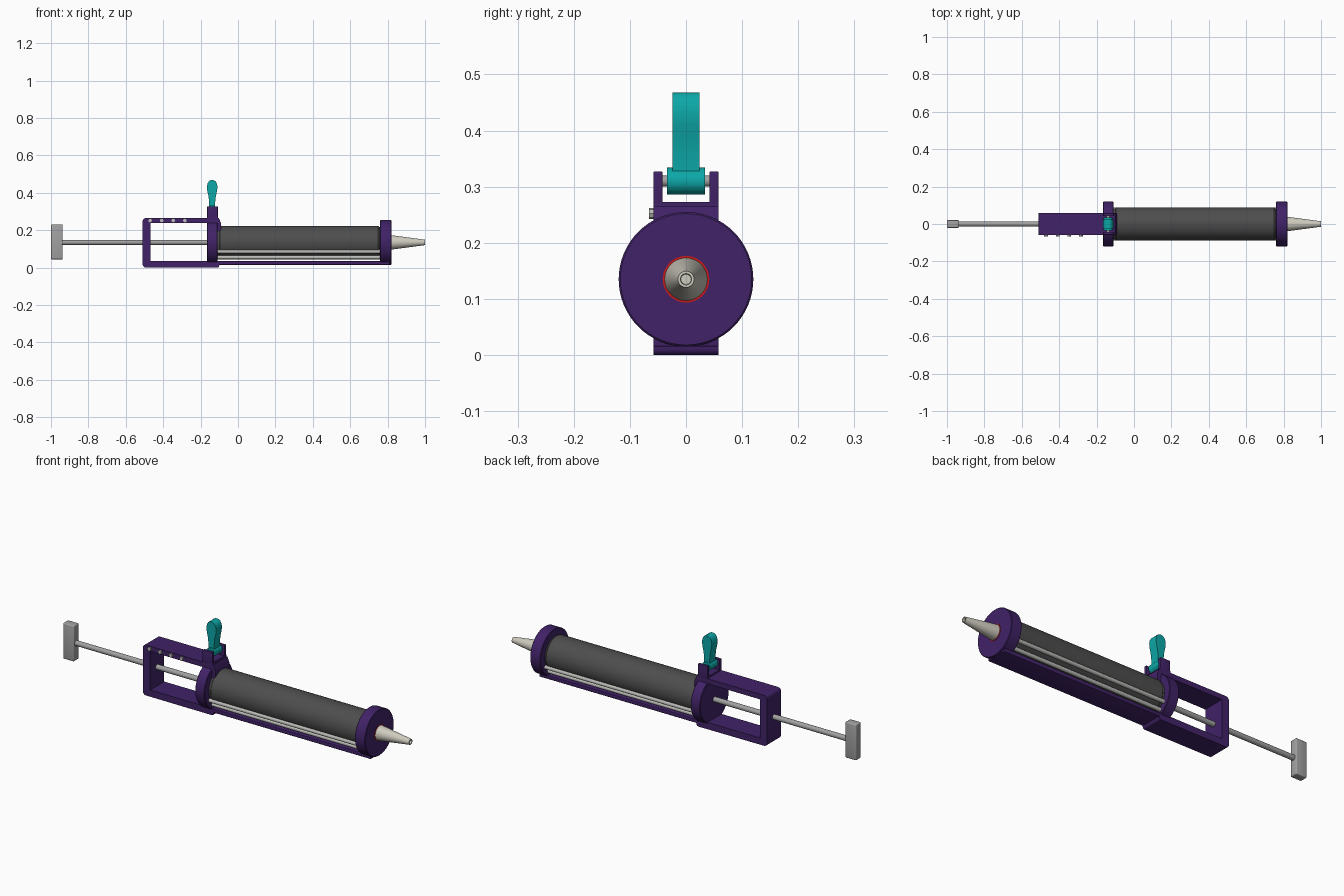
import bpy, bmesh, math
from mathutils import Vector

if "Cube" in bpy.data.objects:
    bpy.data.objects.remove(bpy.data.objects["Cube"])

def material(name, rgb):
    m = bpy.data.materials.new(name)
    m.diffuse_color = (*rgb, 1)
    m.use_nodes = True
    m.node_tree.nodes["Principled BSDF"].inputs["Base Color"].default_value = m.diffuse_color
    return m

PURPLE = material("purple plastic", (0.052, 0.016, 0.135))
TEAL = material("teal lever", (0.004, 0.39, 0.39))
DARK = material("dark grey tube", (0.075, 0.075, 0.075))
METAL = material("grey metal", (0.36, 0.36, 0.36))
STEEL = material("light steel", (0.5, 0.5, 0.48))
IVORY = material("ivory nozzle", (0.62, 0.6, 0.52))
RED = material("red seal", (0.6, 0.01, 0.01))
CZ = 0.135  # height of the barrel axis

def finish(ob, mat, smooth=True):
    ob.data.materials.clear()
    ob.data.materials.append(mat)
    if smooth:
        bpy.ops.object.select_all(action='DESELECT')
        ob.select_set(True)
        bpy.context.view_layer.objects.active = ob
        bpy.ops.object.shade_smooth_by_angle(angle=math.radians(35))
    return ob

def mesh_object(name, bm, mat, smooth=True):
    bmesh.ops.recalc_face_normals(bm, faces=bm.faces)
    me = bpy.data.meshes.new(name)
    bm.to_mesh(me)
    bm.free()
    ob = bpy.data.objects.new(name, me)
    bpy.context.collection.objects.link(ob)
    return finish(ob, mat, smooth)

def lathe(name, profile, mat, centre=(0, CZ), axis='X', n=64):
    """Revolve (position, radius) points; centre is (y, z) for X, (x, z) for Y."""
    bm = bmesh.new()
    rings = []
    for p, r in profile:
        ring = []
        for i in range(n):
            a = 2 * math.pi * i / n
            u, z = centre[0] + r * math.cos(a), centre[1] + r * math.sin(a)
            ring.append(bm.verts.new((p, u, z) if axis == 'X' else (u, p, z)))
        rings.append(ring)
    for a, b in zip(rings, rings[1:]):
        for i in range(n):
            bm.faces.new((a[i], a[(i + 1) % n], b[(i + 1) % n], b[i]))
    bm.faces.new(rings[0])
    bm.faces.new(rings[-1])
    return mesh_object(name, bm, mat)

def rod(name, a, b, r, mat, centre=(0, CZ), axis='X', n=24):
    return lathe(name, [(a, r), (b, r)], mat, centre, axis, n)

def disc(name, a, b, r, mat, bev=0.003):
    return lathe(name, [(a, r - bev), (a + bev, r), (b - bev, r), (b, r - bev)], mat)

def box(name, lo, hi, mat, bev=0.0):
    bm = bmesh.new()
    bmesh.ops.create_cube(bm, size=1)
    lo, hi = Vector(lo), Vector(hi)
    for v in bm.verts:
        v.co = Vector([(lo[i] + hi[i]) / 2 + v.co[i] * (hi[i] - lo[i]) for i in range(3)])
    if bev:
        bmesh.ops.bevel(bm, geom=bm.edges[:], offset=bev, segments=3, affect='EDGES', profile=0.5)
    return mesh_object(name, bm, mat)

def plate(name, outlines, half, mat):
    """Extrude x/z outlines (inner ones become holes) to y = +-half."""
    cu = bpy.data.curves.new(name, 'CURVE')
    cu.dimensions, cu.fill_mode, cu.extrude = '2D', 'BOTH', half
    for pts in outlines:
        s = cu.splines.new('POLY')
        s.points.add(len(pts) - 1)
        for p, (x, z) in zip(s.points, pts):
            p.co = (x, z, 0, 1)
        s.use_cyclic_u = True
    ob = bpy.data.objects.new(name, cu)
    ob.rotation_euler.x = math.pi / 2
    bpy.context.collection.objects.link(ob)
    bpy.ops.object.select_all(action='DESELECT')
    ob.select_set(True)
    bpy.context.view_layer.objects.active = ob
    bpy.ops.object.convert(target='MESH')
    return finish(bpy.context.view_layer.objects.active, mat)

def corner(x, z, r, start):
    return [(x + r * math.cos(math.radians(start + t)), z + r * math.sin(math.radians(start + t)))
            for t in (0, 22.5, 45, 67.5, 90)]

# Handle frame with window, and foot and shoulder around the barrel
outer = corner(-0.493, 0.018, 0.017, 180) + corner(-0.112, 0.012, 0.012, 270) + [
    (-0.10, 0.035), (-0.112, 0.037), (-0.112, 0.19), (-0.09, 0.2), (-0.09, 0.235),
    (-0.102, 0.265)] + corner(-0.493, 0.248, 0.017, 90)
window = [(-0.468, 0.036), (-0.164, 0.036), (-0.164, 0.238), (-0.468, 0.238)]
plate("handle_frame", [outer, window], 0.058, PURPLE)

# Tray, rear collar and front cap
box("bottom_tray", (-0.11, -0.058, 0.015), (0.81, 0.058, 0.035), PURPLE, 0.003)
disc("rear_collar", -0.165, -0.11, 0.12, PURPLE)
disc("front_cap", 0.76, 0.82, 0.12, PURPLE)

# Cartridge barrel
lathe("cartridge_tube", [(-0.115, 0.084), (-0.1, 0.084), (-0.095, 0.089), (0.748, 0.089),
                         (0.756, 0.083), (0.765, 0.083)], DARK)

# Nozzle and its seal
rod("nozzle_seal", 0.8, 0.8215, 0.0415, RED, n=48)
lathe("nozzle", [(0.8, 0.038), (0.824, 0.038), (0.985, 0.0165), (1.0, 0.0145), (1.0, 0.010),
                 (0.98, 0.009)], IVORY, n=48)

# Guide rods, two on each side of the tube
for side, s in (("front", -1), ("back", 1)):
    rod(f"upper_guide_rod_{side}", -0.12, 0.77, 0.010, STEEL, (s * 0.078, 0.086))
    rod(f"lower_guide_rod_{side}", -0.12, 0.77, 0.010, STEEL, (s * 0.052, 0.055))

# Plunger
rod("plunger_rod", -0.95, -0.12, 0.0135, METAL)
box("plunger_handle", (-1.0, -0.021, 0.044), (-0.937, 0.021, 0.231), METAL, 0.005)

# Lever mount: block, two ears and a pin
box("lever_block", (-0.165, -0.058, 0.235), (-0.108, 0.058, 0.273), PURPLE)
for side, s in (("front", -1), ("back", 1)):
    y = sorted((s * 0.042, s * 0.058))
    box(f"lever_ear_{side}", (-0.165, y[0], 0.26), (-0.108, y[1], 0.327), PURPLE, 0.002)
rod("lever_pin", -0.05, 0.05, 0.010, METAL, (-0.138, 0.31), 'Y')

# Lever
rod("lever_hub", -0.034, 0.034, 0.024, TEAL, (-0.138, 0.31), 'Y', 32)
half = [(0.016, 0.31), (0.016, 0.35), (0.020, 0.385), (0.026, 0.41), (0.0285, 0.432),
        (0.025, 0.45), (0.017, 0.463), (0.007, 0.468)]
plate("lever_arm", [[(-0.138 + w, z) for w, z in half] +
                    [(-0.138 - w, z) for w, z in reversed(half)]], 0.024, TEAL)

# Row of small studs on the front of the frame
for i in range(4):
    rod(f"frame_stud_{i + 1}", -0.066, -0.05, 0.010, STEEL, (-0.47 + i * 0.062, 0.252), 'Y', 8)
